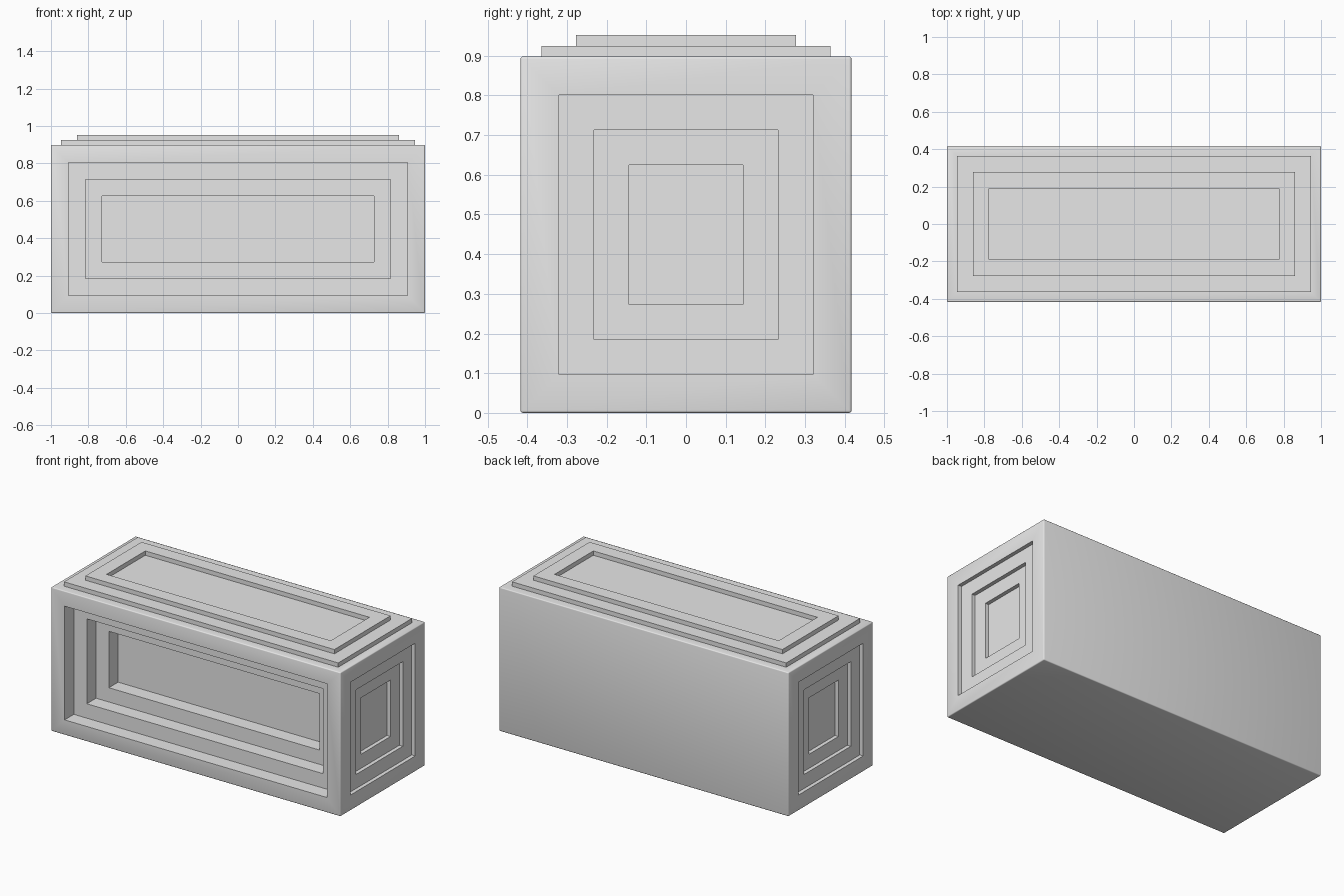
import bpy, bmesh, math
from mathutils import Vector

if "Cube" in bpy.data.objects:
    bpy.data.objects.remove(bpy.data.objects["Cube"], do_unlink=True)

WIDTH, DEPTH, HEIGHT, ROUND = 2.0, 0.834, 0.898, 0.006

grey = bpy.data.materials.new("plain grey")
grey.use_nodes = True
grey.diffuse_color = (0.8, 0.8, 0.8, 1)
grey.node_tree.nodes["Principled BSDF"].inputs["Base Color"].default_value = grey.diffuse_color

# Block with softly rounded edges
bm = bmesh.new()
bmesh.ops.create_cube(bm, size=1)
for v in bm.verts:
    v.co = Vector((v.co.x * WIDTH, v.co.y * DEPTH, (v.co.z + 0.5) * HEIGHT))
bmesh.ops.bevel(bm, geom=bm.edges[:], offset=ROUND, segments=3,
                profile=0.5, affect='EDGES')


def main_face(direction):
    """Largest face looking in the given direction."""
    bm.normal_update()
    facing = [f for f in bm.faces if f.normal.dot(Vector(direction)) > 0.99]
    return max(facing, key=lambda f: f.calc_area())


def stepped_panel(direction, steps):
    """Nested frames: each step insets the face, then raises or sinks it."""
    face = main_face(direction)
    shift = Vector(direction)
    border = ROUND
    for inset, rise in steps:
        bmesh.ops.inset_individual(bm, faces=[face], thickness=inset - border,
                                   use_even_offset=True)
        bmesh.ops.inset_individual(bm, faces=[face], thickness=0)
        for v in face.verts:
            v.co += shift * rise
        border = 0


# Deep front recess, shallow end recesses, raised top with a sunken middle
stepped_panel((0, -1, 0), [(0.094, -0.091), (0.09, -0.091), (0.089, -0.091)])
for side in (-1, 1):
    stepped_panel((side, 0, 0), [(0.097, -0.024), (0.088, -0.024), (0.088, -0.024)])
stepped_panel((0, 0, 1), [(0.053, 0.027), (0.087, 0.027), (0.086, -0.027)])

mesh = bpy.data.meshes.new("stepped_block")
bm.to_mesh(mesh)
bm.free()
mesh.materials.append(grey)
block = bpy.data.objects.new("stepped_block", mesh)
bpy.context.collection.objects.link(block)

# Smooth rounded edges, crisp steps
bpy.ops.object.select_all(action='DESELECT')
block.select_set(True)
bpy.context.view_layer.objects.active = block
bpy.ops.object.shade_smooth_by_angle(angle=math.radians(35))
